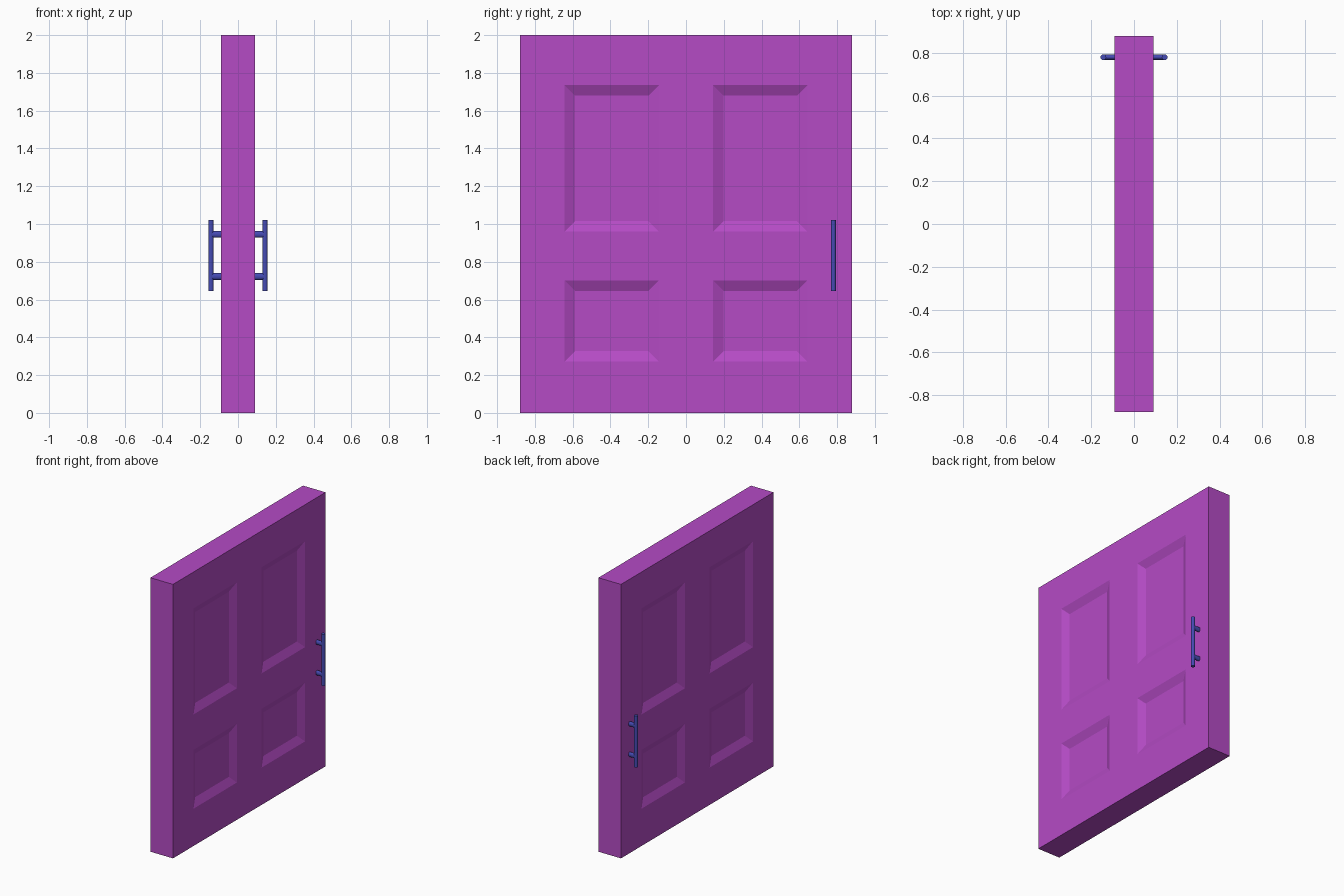
import bpy, bmesh, math
from mathutils import Matrix

if "Cube" in bpy.data.objects:
    bpy.data.objects.remove(bpy.data.objects["Cube"])


def material(name, color):
    m = bpy.data.materials.new(name)
    m.diffuse_color = color
    m.use_nodes = True
    m.node_tree.nodes["Principled BSDF"].inputs["Base Color"].default_value = m.diffuse_color
    return m


PURPLE = material("door_paint", (0.46, 0.07, 0.56, 1))
BLUE = material("handle_metal", (0.06, 0.07, 0.45, 1))

T, W, H = 0.091, 0.88, 2.0        # half thickness, half width, height
INSET, DEPTH = 0.056, 0.026       # sloped border of each recessed panel
YS = [-W, -0.643, -0.143, 0.143, 0.643, W]
ZS = [0, 0.272, 0.702, 0.96, 1.735, H]


def finish(bm, name, mat):
    bmesh.ops.remove_doubles(bm, verts=bm.verts, dist=1e-5)
    bmesh.ops.recalc_face_normals(bm, faces=bm.faces)
    me = bpy.data.meshes.new(name)
    bm.to_mesh(me)
    bm.free()
    me.materials.append(mat)
    ob = bpy.data.objects.new(name, me)
    bpy.context.collection.objects.link(ob)
    return ob


# Door slab: a grid on both faces, odd cells become recessed panels
bm = bmesh.new()


def quad(pts):
    bm.faces.new([bm.verts.new(p) for p in pts])


def ring(x, y0, y1, z0, z1):
    return [(x, y0, z0), (x, y1, z0), (x, y1, z1), (x, y0, z1)]


for s in (-1, 1):
    for i in range(5):
        for j in range(5):
            y0, y1, z0, z1 = YS[i], YS[i + 1], ZS[j], ZS[j + 1]
            outer = ring(s * T, y0, y1, z0, z1)
            if i % 2 and j % 2:
                inner = ring(s * (T - DEPTH), y0 + INSET, y1 - INSET,
                             z0 + INSET, z1 - INSET)
                quad(inner)
                for k in range(4):
                    n = (k + 1) % 4
                    quad([outer[k], outer[n], inner[n], inner[k]])
            else:
                quad(outer)

# Slab edges
for k in range(5):
    for y in (-W, W):
        quad([(-T, y, ZS[k]), (T, y, ZS[k]), (T, y, ZS[k + 1]), (-T, y, ZS[k + 1])])
    for z in (0, H):
        quad([(-T, YS[k], z), (T, YS[k], z), (T, YS[k + 1], z), (-T, YS[k + 1], z)])
finish(bm, "door", PURPLE)


# Pull handles: upright bar on two posts, one per face
def cylinder(bm, matrix, r, depth):
    bmesh.ops.create_cone(bm, cap_ends=True, segments=16, radius1=r, radius2=r,
                          depth=depth, matrix=matrix)


for s, side in ((-1, "left"), (1, "right")):
    bm = bmesh.new()
    cylinder(bm, Matrix.Translation((s * 0.143, 0.78, 0.833)), 0.0135, 0.376)
    for z in (0.722, 0.945):
        m = (Matrix.Translation((s * 0.112, 0.78, z)) @ Matrix.Diagonal((1, 0.7, 1, 1))
             @ Matrix.Rotation(math.pi / 2, 4, 'Y'))
        cylinder(bm, m, 0.0175, 0.05)
    ob = finish(bm, side + "_handle", BLUE)
    bpy.ops.object.select_all(action='DESELECT')
    ob.select_set(True)
    bpy.context.view_layer.objects.active = ob
    bpy.ops.object.shade_smooth_by_angle(angle=math.radians(35))
